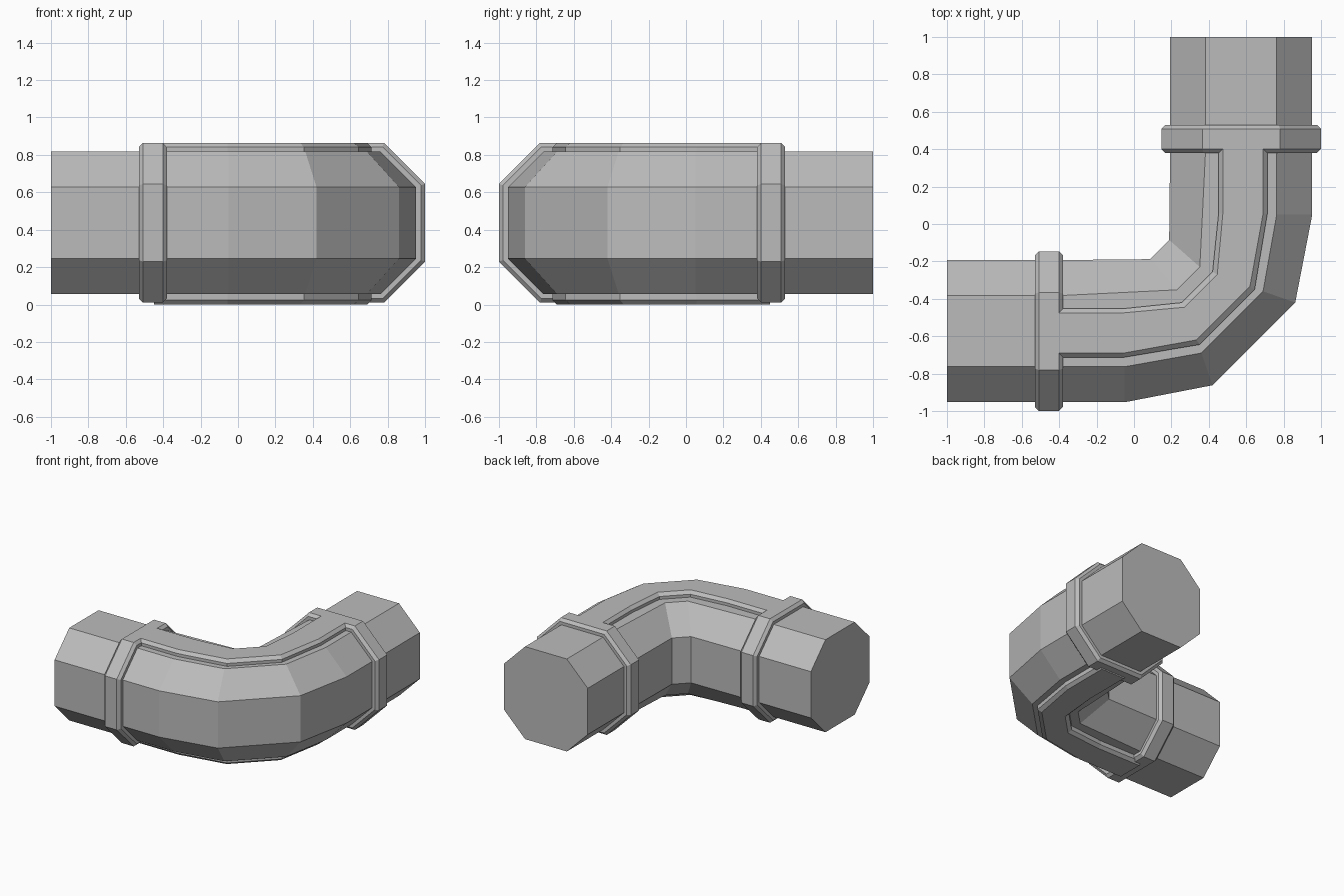
import bpy, bmesh

cube = bpy.data.objects.get("Cube")
if cube:
    bpy.data.objects.remove(cube)

ZC = 0.437     # height of the pipe axis
AXIS = 0.573   # offset of each arm from the centre lines

grey = bpy.data.materials.new("pipe_grey")
grey.use_nodes = True
colour = (0.5, 0.5, 0.5, 1)
grey.diffuse_color = colour
grey.node_tree.nodes["Principled BSDF"].inputs["Base Color"].default_value = colour


def loft(name, rings):
    """Skin a row of closed rings and cap both ends."""
    bm = bmesh.new()
    rows = [[bm.verts.new(p) for p in ring] for ring in rings]
    n = len(rows[0])
    for a, b in zip(rows, rows[1:]):
        for i in range(n):
            j = (i + 1) % n
            bm.faces.new((a[i], a[j], b[j], b[i]))
    bm.faces.new(rows[0])
    bm.faces.new(rows[-1])
    bmesh.ops.recalc_face_normals(bm, faces=bm.faces)
    mesh = bpy.data.meshes.new(name)
    bm.to_mesh(mesh)
    bm.free()
    mesh.materials.append(grey)
    obj = bpy.data.objects.new(name, mesh)
    bpy.context.collection.objects.link(obj)
    return obj


def swap(p):
    """Reflect a point from the left-hand arm to the back arm."""
    return (-p[1], -p[0]) + tuple(p[2:])


def both_arms(stations):
    return stations + [[swap(p) for p in s] for s in reversed(stations)]


# Bent pipe: each station lists outer wall, outer flat, inner flat, inner wall
def straight(x_out, x_in):
    return [(x_out, -AXIS - 0.38), (x_out, -AXIS - 0.19),
            (x_in, -AXIS + 0.19), (x_in, -AXIS + 0.38)]


pipe = both_arms([
    straight(-1, -1),
    straight(-0.05, -0.4),
    [(0.42, -0.862), (0.36, -0.69), (0.23, -0.352), (0.085, -0.188)],
])
levels = (0.19, 0.38, 0.38, 0.19)
loft("bent_pipe", [
    [(x, y, ZC + h) for (x, y), h in zip(s, levels)] +
    [(x, y, ZC - h) for (x, y), h in reversed(list(zip(s, levels)))]
    for s in pipe])

# Raised ribs: each station lists outer foot, outer crest, inner crest, inner foot
rib = both_arms([
    [(x, -0.713), (x, -0.69), (x, -0.475), (x, -0.452)] for x in (-0.45, -0.055)
] + [[(0.352, -0.645), (0.333, -0.62), (0.27, -0.445), (0.255, -0.42)]])
for name, side, crest in (("top_rib", 1, 0.427), ("bottom_rib", -1, 0.437)):
    rings = []
    for s in rib:
        heights = (crest - 0.023, crest, crest, crest - 0.023)
        ring = [(*s[0], ZC + side * 0.35)]
        ring += [(x, y, ZC + side * h) for (x, y), h in zip(s, heights)]
        ring.append((*s[3], ZC + side * 0.35))
        rings.append(ring)
    loft(name, rings)


# Bevelled octagonal collars
def octagon(x, r, f):
    outline = [(-r, f), (-f, r), (f, r), (r, f), (r, -f), (f, -r), (-f, -r), (-r, -f)]
    return [(x, -AXIS + u, ZC + v) for u, v in outline]


collar = [octagon(x, r, f) for x, r, f in (
    (-0.53, 0.405, 0.2), (-0.508, 0.427, 0.208),
    (-0.402, 0.427, 0.208), (-0.38, 0.405, 0.2))]
loft("left_arm_collar", collar)
loft("back_arm_collar", [[swap(p) for p in ring] for ring in collar])
